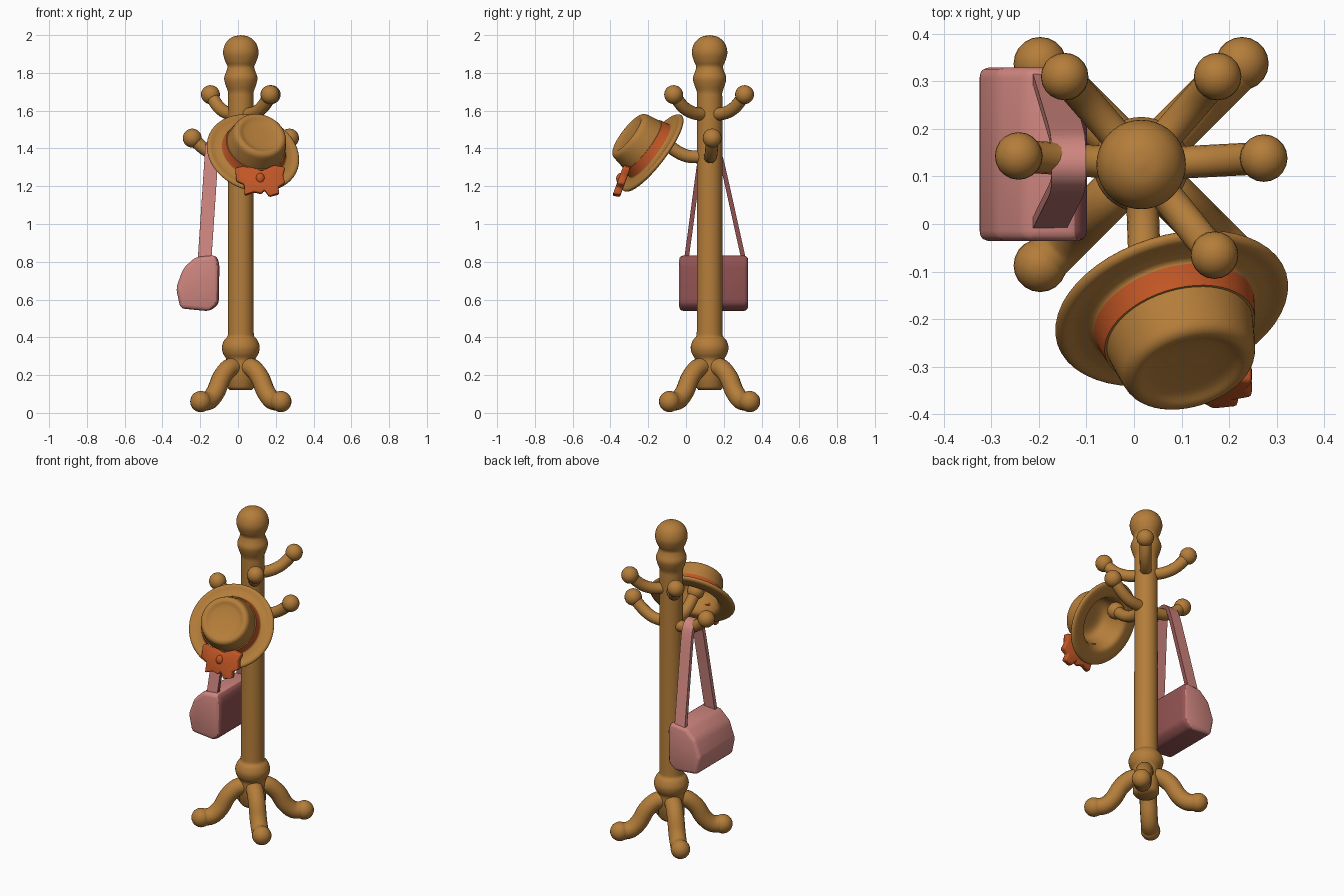
import bpy, bmesh, math
from mathutils import Vector, Matrix

if "Cube" in bpy.data.objects:
    bpy.data.objects.remove(bpy.data.objects["Cube"])

CX, CY = 0.015, 0.125   # pole axis


def material(name, rgb):
    m = bpy.data.materials.new(name)
    m.diffuse_color = (*rgb, 1)
    m.use_nodes = True
    m.node_tree.nodes["Principled BSDF"].inputs["Base Color"].default_value = m.diffuse_color
    return m


WOOD = material("golden_wood", (0.456, 0.205, 0.042))
ORANGE = material("orange_ribbon", (0.54, 0.093, 0.018))
PINK = material("light_pink", (0.62, 0.235, 0.21))
MAUVE = material("dark_mauve", (0.296, 0.086, 0.086))


def finish(name, bm, mats, rule=None, sharp=50):
    bmesh.ops.recalc_face_normals(bm, faces=bm.faces)
    bm.normal_update()
    if rule:
        for f in bm.faces:
            f.material_index = int(rule(f))
    me = bpy.data.meshes.new(name)
    bm.to_mesh(me)
    bm.free()
    for m in mats:
        me.materials.append(m)
    me.shade_smooth()
    me.set_sharp_from_angle(angle=math.radians(sharp))
    ob = bpy.data.objects.new(name, me)
    bpy.context.collection.objects.link(ob)
    return ob


def smooth(pts, n=4):
    """Catmull-Rom curve through the points."""
    p = [Vector(q) for q in pts]
    p = [2 * p[0] - p[1]] + p + [2 * p[-1] - p[-2]]
    out = []
    for a, b, c, d in zip(p, p[1:], p[2:], p[3:]):
        for i in range(n):
            t = i / n
            out.append(0.5 * (2 * b + (c - a) * t + (2 * a - 5 * b + 4 * c - d) * t * t
                              + (3 * b - a - 3 * c + d) * t ** 3))
    return out + [p[-2]]


def lathe(profile, matrix, steps=40):
    bm = bmesh.new()
    vs = [bm.verts.new((max(r, 0), 0, z)) for r, z in profile]
    es = [bm.edges.new(e) for e in zip(vs, vs[1:])]
    bmesh.ops.spin(bm, geom=vs + es, cent=(0, 0, 0), axis=(0, 0, 1),
                   angle=2 * math.pi, steps=steps, use_merge=True)
    bmesh.ops.remove_doubles(bm, verts=bm.verts, dist=1e-5)
    bm.transform(matrix)
    return bm


def limb(name, path, angle, radius, ball):
    """Round tube along (radial, z) points, rotated around the pole, with a ball end."""
    ca, sa = math.cos(angle), math.sin(angle)
    pts = [Vector((CX + r * ca, CY + r * sa, z)) for r, z in smooth(path)]
    side = Vector((-sa, ca, 0))
    bm = bmesh.new()
    rings = []
    for i, p in enumerate(pts):
        t = (pts[min(i + 1, len(pts) - 1)] - pts[max(i - 1, 0)]).normalized()
        up = side.cross(t)
        rings.append([bm.verts.new(p + radius * (math.cos(k * math.pi / 8) * side
                                                 + math.sin(k * math.pi / 8) * up)) for k in range(16)])
    for a, b in zip(rings, rings[1:]):
        for k in range(16):
            bm.faces.new((a[k], a[k - 1], b[k - 1], b[k]))
    bm.faces.new(rings[0])
    bm.faces.new(rings[-1])
    bmesh.ops.create_uvsphere(bm, u_segments=20, v_segments=14, radius=ball,
                              matrix=Matrix.Translation(pts[-1]))
    return finish(name, bm, [WOOD])


# Turned pole with finial on top and collar at the base
top = smooth([(0, 2.0), (0.045, 1.99), (0.08, 1.958), (0.094, 1.91), (0.084, 1.865), (0.071, 1.835),
              (0.076, 1.81), (0.088, 1.775), (0.082, 1.74), (0.068, 1.70), (0.067, 1.67)])
low = smooth([(0.068, 0.43), (0.071, 0.405), (0.088, 0.385), (0.1, 0.35), (0.094, 0.315),
              (0.078, 0.285), (0.077, 0.25)])
pole = [tuple(v) for v in top + low] + [(0.075, 0.14), (0.06, 0.122), (0, 0.12)]
finish("pole", lathe(pole, Matrix.Translation((CX, CY, 0))), [WOOD])

# Four curved legs
for i in range(4):
    limb(f"leg_{i + 1}", [(0.03, 0.245), (0.09, 0.235), (0.145, 0.185), (0.185, 0.115), (0.235, 0.068),
                          (0.30, 0.06)], math.radians(45 + 90 * i), 0.05, 0.056)

# Three upper and three lower hooks
for i, deg in enumerate((49, 131, -51)):
    limb(f"upper_hook_{i + 1}", [(0.03, 1.58), (0.11, 1.588), (0.18, 1.62), (0.245, 1.685)],
         math.radians(deg), 0.034, 0.05)
for i, deg in enumerate((3, 176, -88)):
    limb(f"lower_hook_{i + 1}", [(0.03, 1.355), (0.12, 1.36), (0.19, 1.395), (0.258, 1.455)],
         math.radians(deg), 0.034, 0.05)

# Hat tilted on the front hook, with a coloured band around the crown
normal = Vector((0.24, -0.77, 0.59)).normalized()
place = Matrix.Translation((0.08, -0.18, 1.378)) @ normal.to_track_quat('Z', 'Y').to_matrix().to_4x4()
inv = place.inverted()
crown = smooth([(0, 0.152), (0.05, 0.153), (0.09, 0.158), (0.118, 0.168), (0.14, 0.155),
                (0.15, 0.115), (0.158, 0.068)])
band = [(0.163, 0.068), (0.174, 0.018)]
brim = smooth([(0.178, 0.012), (0.21, 0.007), (0.24, 0.009), (0.252, -0.003), (0.24, -0.016), (0.2, -0.017),
               (0.165, -0.012), (0.146, 0.015), (0.136, 0.06), (0.125, 0.105), (0.09, 0.128), (0, 0.13)])


def is_band(f):
    p = inv @ f.calc_center_median()
    return 0.03 < p.z < 0.06 and p.xy.length > 0.155


finish("hat", lathe([tuple(v) for v in crown] + band + [tuple(v) for v in brim], place, 48),
       [WOOD, ORANGE], is_band)

# Ribbon bow on the lower side of the hat
outline = [(-0.015, 1.29), (-0.008, 1.22), (0.032, 1.205), (0.036, 1.145), (0.085, 1.165), (0.125, 1.155),
           (0.14, 1.175), (0.165, 1.14), (0.22, 1.155), (0.212, 1.19), (0.25, 1.21), (0.238, 1.25),
           (0.25, 1.295), (0.19, 1.305), (0.125, 1.275), (0.05, 1.305)]
bm = bmesh.new()
face = bm.faces.new([bm.verts.new((x, -0.288 - 0.37 * (1.31 - z), z)) for x, z in outline])
ext = bmesh.ops.extrude_face_region(bm, geom=[face])
bmesh.ops.translate(bm, vec=(0, -0.04, 0.008),
                    verts=[v for v in ext["geom"] if isinstance(v, bmesh.types.BMVert)])
bmesh.ops.recalc_face_normals(bm, faces=bm.faces)
bmesh.ops.bevel(bm, geom=bm.edges[:], offset=0.009, segments=2, affect='EDGES', profile=0.5)
bmesh.ops.create_uvsphere(bm, u_segments=16, v_segments=10, radius=1,
                          matrix=Matrix.Translation((0.118, -0.345, 1.24)) @ Matrix.Diagonal((0.025, 0.025, 0.03, 1)))
finish("bow", bm, [ORANGE])

# Handbag body: slanted side profile, extruded along y and rounded
side = [(-0.225, 0.825), (-0.115, 0.835), (-0.098, 0.79), (-0.102, 0.575), (-0.15, 0.538),
        (-0.305, 0.553), (-0.328, 0.66), (-0.29, 0.765)]
bm = bmesh.new()
face = bm.faces.new([bm.verts.new((x, -0.036, z)) for x, z in side])
ext = bmesh.ops.extrude_face_region(bm, geom=[face])
bmesh.ops.translate(bm, vec=(0, 0.365, 0),
                    verts=[v for v in ext["geom"] if isinstance(v, bmesh.types.BMVert)])
bmesh.ops.recalc_face_normals(bm, faces=bm.faces)
bmesh.ops.bevel(bm, geom=bm.edges[:], offset=0.022, segments=3, affect='EDGES', profile=0.5)


def is_dark(f):
    return f.normal.x > 0.35 or f.normal.z < -0.75


finish("handbag", bm, [PINK, MAUVE], is_dark)

# Flat strap looped over the left hook
loop = [(0.0, 0.80), (0.025, 0.98), (0.05, 1.17), (0.075, 1.345), (0.092, 1.395), (0.125, 1.412),
        (0.16, 1.395), (0.185, 1.345), (0.226, 1.17), (0.268, 0.98), (0.308, 0.80)]
path = smooth(loop, 3)
bm = bmesh.new()
rings = []
for i, p in enumerate(path):
    t = (path[min(i + 1, len(path) - 1)] - path[max(i - 1, 0)]).normalized()
    n = Vector((-t.y, t.x)) * 0.012
    x = -0.137 - 0.04 * (1.41 - p.y) / 0.6
    rings.append([bm.verts.new((x + dx, p.x + s * n.x, p.y + s * n.y))
                  for dx, s in ((-0.036, -1), (0.036, -1), (0.036, 1), (-0.036, 1))])
for a, b in zip(rings, rings[1:]):
    for k in range(4):
        bm.faces.new((a[k], a[k - 1], b[k - 1], b[k]))
bm.faces.new(rings[0])
bm.faces.new(rings[-1])
finish("strap", bm, [PINK, MAUVE], is_dark)
